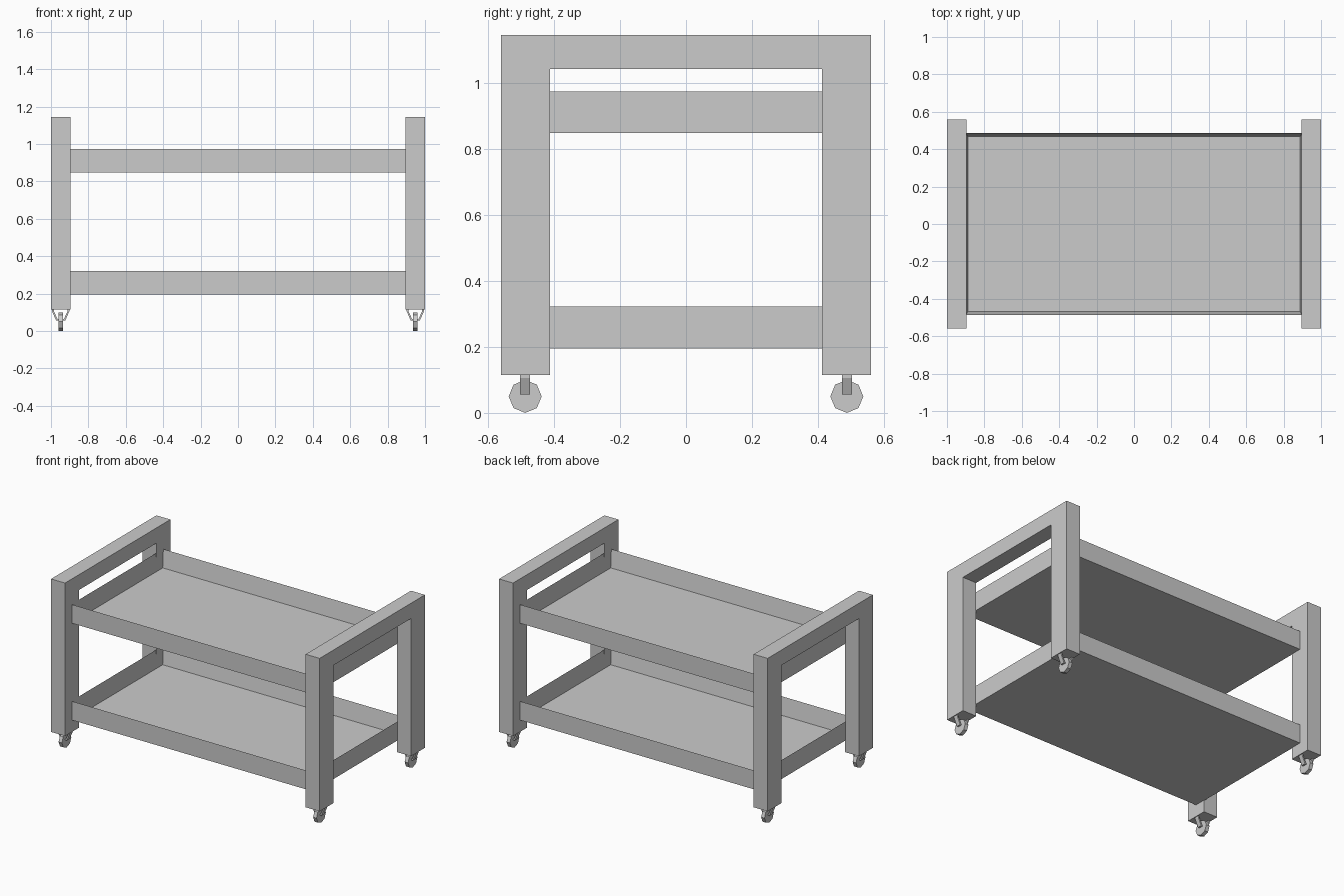
import bpy, bmesh, math
from mathutils import Matrix

if "Cube" in bpy.data.objects:
    bpy.data.objects.remove(bpy.data.objects["Cube"])


def finish(name, bm):
    bmesh.ops.recalc_face_normals(bm, faces=bm.faces)
    me = bpy.data.meshes.new(name)
    bm.to_mesh(me)
    bm.free()
    ob = bpy.data.objects.new(name, me)
    bpy.context.collection.objects.link(ob)
    return ob


def extrude_profile(name, points, depth):
    """Extrude a closed 3D outline along a vector."""
    bm = bmesh.new()
    face = bm.faces.new([bm.verts.new(p) for p in points])
    ext = bmesh.ops.extrude_face_region(bm, geom=[face])
    moved = [v for v in ext["geom"] if isinstance(v, bmesh.types.BMVert)]
    bmesh.ops.translate(bm, verts=moved, vec=depth)
    return finish(name, bm)


def tray(name, z0, z1, hx=0.9, hy=0.4875, wall=0.02, floor=0.01):
    """Open box: inset the top face and push it down to the floor."""
    bm = bmesh.new()
    bmesh.ops.create_cube(bm, size=1, matrix=Matrix.Translation((0, 0, (z0 + z1) / 2))
                          @ Matrix.Diagonal((2 * hx, 2 * hy, z1 - z0, 1)))
    bm.faces.ensure_lookup_table()
    bm.normal_update()
    top = max(bm.faces, key=lambda f: f.normal.z)
    bmesh.ops.inset_region(bm, faces=[top], thickness=wall, use_even_offset=True)
    bmesh.ops.translate(bm, verts=top.verts[:], vec=(0, 0, z0 + floor - z1))
    # thin end walls, tucked against the frames
    for v in top.verts:
        v.co.x = math.copysign(0.888, v.co.x)
    for v in bm.verts:
        if abs(v.co.x) < hx - 0.005:
            v.co.x = math.copysign(0.888, v.co.x)
    return finish(name, bm)


def wheel(name, x, y, r=0.05, width=0.025):
    bm = bmesh.new()
    bmesh.ops.create_cone(bm, cap_ends=True, segments=8, radius1=r, radius2=r, depth=width,
                          matrix=Matrix.Translation((x, y, r)) @ Matrix.Rotation(math.pi / 2, 4, 'Y'))
    return finish(name, bm)


# Shelves
tray("lower_tray", 0.195, 0.322)
tray("upper_tray", 0.847, 0.973)

# Inverted-U end frame outline (y, z)
OUTLINE = [(-0.56, 0.115), (-0.56, 1.145), (0.56, 1.145), (0.56, 0.115),
           (0.412, 0.115), (0.412, 1.042), (-0.412, 1.042), (-0.412, 0.115)]
# One caster fork arm outline (x, z)
ARM = [(0.046, 0.117), (0.046, 0.105), (0.024, 0.055), (0.0115, 0.055),
       (0.0115, 0.063), (0.017, 0.063), (0.037, 0.107), (0.037, 0.117)]

for sx, side in ((-1, "left"), (1, "right")):
    extrude_profile(side + "_end_frame", [(sx * 0.896, y, z) for y, z in OUTLINE],
                    (sx * 0.104, 0, 0))
    for sy, end in ((-1, "front"), (1, "back")):
        cx, cy = sx * 0.948, sy * 0.487
        wheel(f"{end}_{side}_wheel", cx, cy)
        for s, arm in ((-1, "left"), (1, "right")):
            extrude_profile(f"{end}_{side}_caster_{arm}_arm",
                            [(cx + s * x, cy - 0.015, z) for x, z in ARM], (0, 0.03, 0))
